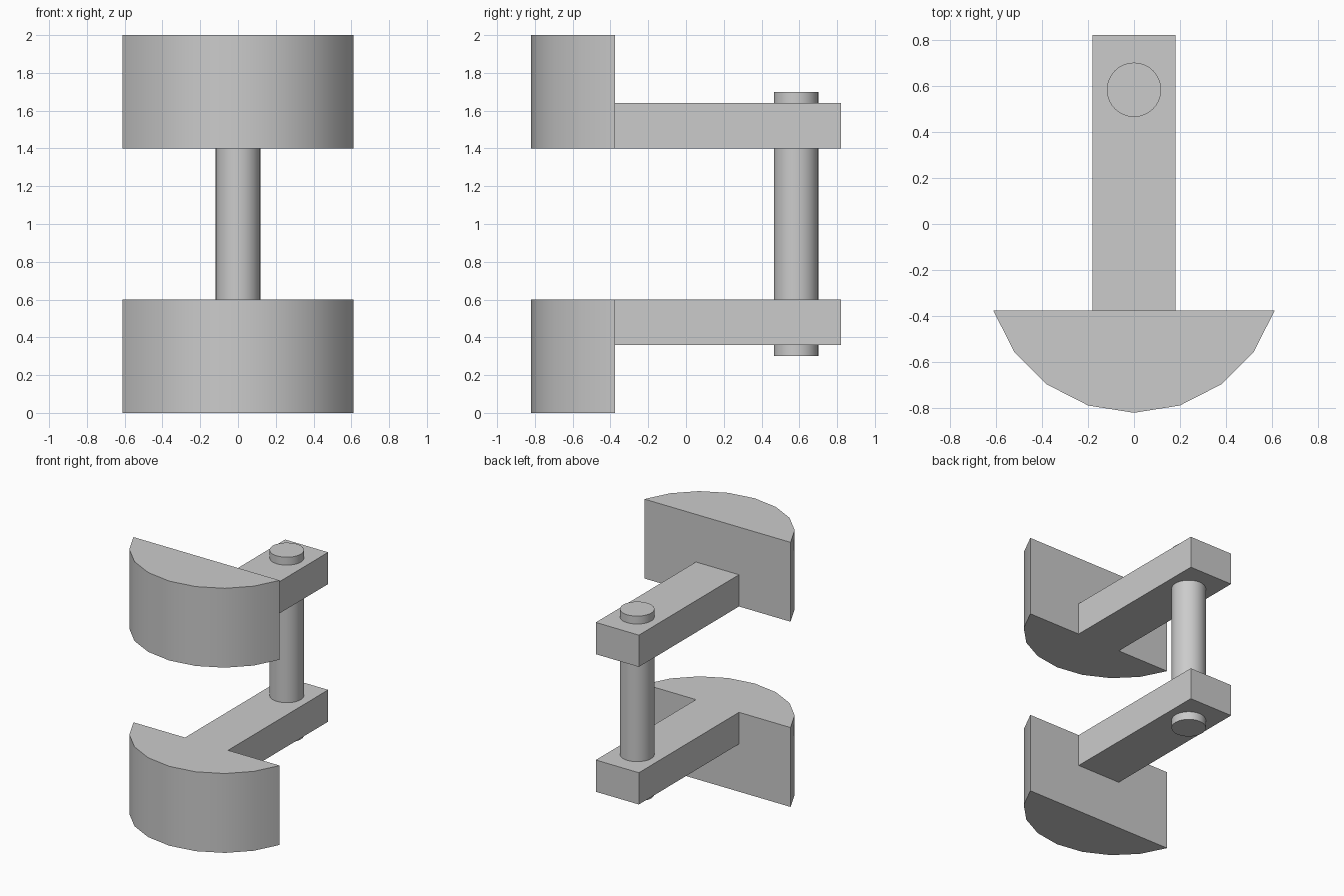
import bpy, bmesh, math

cube = bpy.data.objects.get("Cube")
if cube:
    bpy.data.objects.remove(cube, do_unlink=True)

grey = bpy.data.materials.new("plain grey")
grey.use_nodes = True
COLOUR = (0.6, 0.6, 0.6, 1)
grey.diffuse_color = COLOUR
grey.node_tree.nodes["Principled BSDF"].inputs["Base Color"].default_value = COLOUR


def prism(name, outline, z0, z1):
    """Extrude a flat outline upwards from z0 to z1."""
    bm = bmesh.new()
    base = bm.faces.new([bm.verts.new((x, y, z0)) for x, y in outline])
    top = bmesh.ops.extrude_face_region(bm, geom=[base])["geom"]
    moved = [v for v in top if isinstance(v, bmesh.types.BMVert)]
    bmesh.ops.translate(bm, verts=moved, vec=(0, 0, z1 - z0))
    bmesh.ops.recalc_face_normals(bm, faces=bm.faces)
    mesh = bpy.data.meshes.new(name)
    bm.to_mesh(mesh)
    bm.free()
    mesh.materials.append(grey)
    obj = bpy.data.objects.new(name, mesh)
    bpy.context.collection.objects.link(obj)
    bpy.ops.object.select_all(action="DESELECT")
    obj.select_set(True)
    bpy.context.view_layer.objects.active = obj
    bpy.ops.object.shade_smooth_by_angle(angle=math.radians(30))


def arc(radius, cy, start, step, count):
    """Points on a circle; angles in degrees from the front."""
    angles = [math.radians(start + step * i) for i in range(count)]
    return [(radius * math.sin(a), cy - radius * math.cos(a)) for a in angles]


# Rounded counterweights with a flat back
weight = arc(0.643, -0.177, -72, 18, 9)
prism("lower_counterweight", weight, 0, 0.6)
prism("upper_counterweight", weight, 1.4, 2)

# Arms running back from the counterweights
arm = [(-0.18, -0.378), (0.18, -0.378), (0.18, 0.82), (-0.18, 0.82)]
prism("lower_arm", arm, 0.36, 0.6)
prism("upper_arm", arm, 1.4, 1.64)

# Pin through both arms
prism("crank_pin", arc(0.118, 0.583, 0, 360 / 32, 32), 0.3, 1.7)
